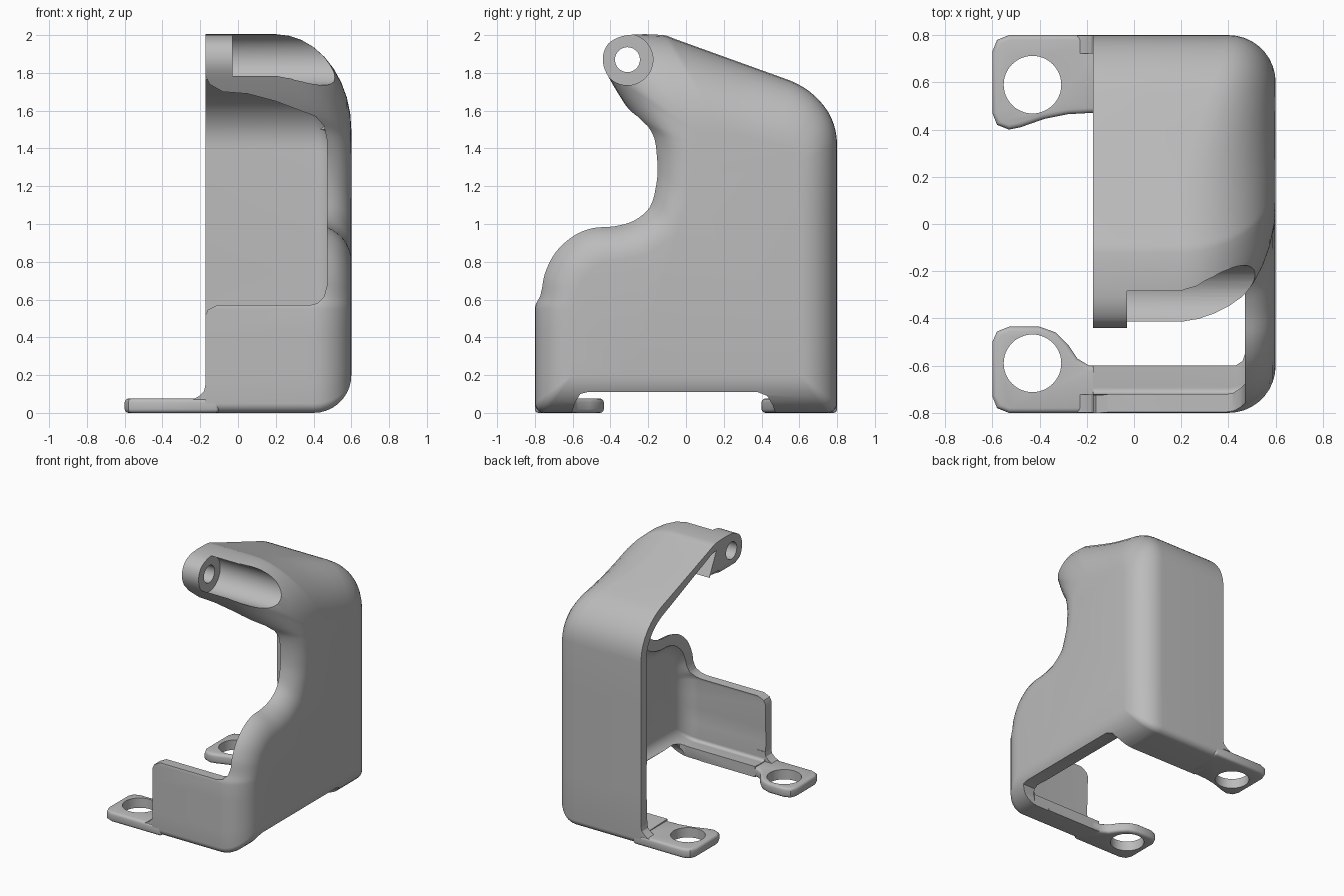
import bpy, bmesh, math
from mathutils import Vector

if "Cube" in bpy.data.objects:
    bpy.data.objects.remove(bpy.data.objects["Cube"])

grey = bpy.data.materials.new("light_grey")
grey.use_nodes = True
grey.diffuse_color = (0.5, 0.5, 0.5, 1)
grey.node_tree.nodes["Principled BSDF"].inputs["Base Color"].default_value = grey.diffuse_color

LEFT, RIGHT, WALL = -0.173, 0.6, 0.075


def make_object(name, bm):
    bmesh.ops.remove_doubles(bm, verts=bm.verts, dist=0.0005)
    bmesh.ops.recalc_face_normals(bm, faces=bm.faces)
    mesh = bpy.data.meshes.new(name)
    bm.to_mesh(mesh)
    bm.free()
    mesh.materials.append(grey)
    obj = bpy.data.objects.new(name, mesh)
    bpy.context.collection.objects.link(obj)
    return obj


def stack(name, rings):
    """Solid skinned through rings with equal point counts."""
    bm = bmesh.new()
    loops = [[bm.verts.new(p) for p in ring] for ring in rings]
    n = len(loops[0])
    for a, b in zip(loops, loops[1:]):
        for i in range(n):
            j = (i + 1) % n
            bm.faces.new((a[i], a[j], b[j], b[i]))
    bm.faces.new(loops[0])
    bm.faces.new(loops[-1])
    return make_object(name, bm)


def prism(name, points, axis, low, high):
    def place(p, depth):
        co = list(p)
        co.insert(axis, depth)
        return co
    return stack(name, [[place(p, d) for p in points] for d in (low, high)])


def circle(u, v, radius, n=48):
    return [(u + radius * math.cos(math.tau * i / n),
             v + radius * math.sin(math.tau * i / n)) for i in range(n)]


def apply_modifier(obj, mod):
    bpy.context.view_layer.objects.active = obj
    bpy.ops.object.modifier_apply(modifier=mod.name)


def cut(obj, cutter):
    cutter.hide_render = True
    mod = obj.modifiers.new("cut", 'BOOLEAN')
    mod.operation = 'DIFFERENCE'
    mod.solver = 'EXACT'
    mod.object = cutter
    apply_modifier(obj, mod)
    bpy.data.objects.remove(cutter)


def smooth(obj):
    bpy.ops.object.select_all(action='DESELECT')
    obj.select_set(True)
    bpy.context.view_layer.objects.active = obj
    bpy.ops.object.shade_smooth_by_angle(angle=math.radians(32))


# Side outline (y, z) paired with the edge of the flat side wall
OUTLINE = [
    (-.75, 0, -.6, .2), (-.785, .015, -.6, .2), (-.8, .05, -.6, .2),
    (-.8, .55, -.6, .55), (-.78, .62, -.59, .6), (-.76, .74, -.57, .66),
    (-.7, .86, -.53, .73), (-.6, .95, -.47, .78), (-.5, .99, -.42, .8),
    (-.38, 1, -.34, .81), (-.28, 1.03, -.2, .84), (-.2, 1.1, -.06, .94),
    (-.17, 1.22, .02, 1.15), (-.18, 1.36, .03, 1.3), (-.22, 1.5, .03, 1.38),
    (-.3, 1.6, .05, 1.42), (-.4, 1.76, .08, 1.45), (-.437, 1.84, .09, 1.46),
    (-.435, 1.91, .1, 1.47), (-.4, 1.965, .11, 1.48), (-.31, 2, .13, 1.49),
    (-.12, 2, .18, 1.5), (-.06, 1.98, .2, 1.5), (.55, 1.76, .5, 1.42),
    (.68, 1.68, .55, 1.4), (.77, 1.56, .58, 1.37), (.8, 1.42, .6, 1.33),
    (.8, .05, .6, .2), (.785, .015, .6, .2), (.75, 0, .6, .2)]


def refined_outline(steps=4):
    outer = [Vector(p[:2]) for p in OUTLINE]
    inner = [Vector(p[2:]) for p in OUTLINE]
    n = len(outer)
    tangent = [(outer[(i + 1) % n] - outer[i - 1]).normalized() for i in range(n)]
    result = []
    for i in range(n):
        j = (i + 1) % n
        p, q = outer[i], outer[j]
        length = (q - p).length
        curved = length < 0.25
        for s in range(steps):
            t = s / steps
            if curved:
                o = (p * (2 * t**3 - 3 * t**2 + 1) + q * (3 * t**2 - 2 * t**3)
                     + tangent[i] * length * (t**3 - 2 * t**2 + t)
                     + tangent[j] * length * (t**3 - t**2))
            else:
                o = p.lerp(q, t)
            result.append((o, inner[i].lerp(inner[j], t)))
    return result


def clamp(v):
    return max(0, min(1, v))


def shell_solid(name, start, inset):
    """Extruded outline whose outer side edge is rounded; inset makes the cavity."""
    spec = []
    for o, c in refined_outline():
        depth = 0.2 + 0.2 * clamp((o.y - 1.2) / 0.6) * clamp((0.8 - o.x) / 0.6)
        if inset:
            gap = inset
            if o.y < 0.1:
                gap = 0.1
            elif o.x < -0.2 and o.y > 1.65:
                gap = 0.3          # solid material around the pivot
            o = o + (c - o).normalized() * gap
        spec.append((o, c, depth))
    rings = [[(start, o.x, o.y) for o, c, d in spec]]
    steps = 9
    for k in range(steps + 1):
        angle = math.pi / 2 * k / steps
        ring = []
        for o, c, d in spec:
            p = o.lerp(c, 1 - math.cos(angle))
            ring.append((RIGHT - d + (d - inset) * math.sin(angle), p.x, p.y))
        rings.append(ring)
    return stack(name, rings)


# Main cover: hollow shell open on one side
cover = shell_solid("cover_shell", LEFT, 0)
cut(cover, shell_solid("cavity_cutter", -0.4, WALL))

# Front window with rounded corners
window = [(-1, .5), (-.18, .5), (-.16, .545), (-.11, .57), (.38, .57), (.42, .58),
          (.455, .615), (.47, .67), (.47, 1.45), (.455, 1.52), (.41, 1.57),
          (.2, 1.65), (.05, 1.69), (-.08, 1.7), (-.15, 1.74), (-.18, 1.8), (-1, 1.8)]
cut(cover, prism("window_cutter", window, 1, -1.2, -0.05))

# Open underside and the raised lower edge of the side wall
opening = [(-1, -.6), (.43, -.6), (.46, -.58), (.47, -.55),
           (.47, .43), (.46, .46), (.43, .475), (-1, .475)]
cut(cover, prism("underside_cutter", opening, 2, -0.5, 0.15))
notch = [(-.62, -.05), (-.59, .05), (-.56, .1), (-.52, .11),
         (.38, .11), (.43, .09), (.46, .04), (.49, -.05)]
cut(cover, prism("notch_cutter", notch, 0, 0.3, 1))

# Tool channel and pivot hole
cut(cover, prism("channel_cutter", circle(-.31, 1.87, .135), 0, -0.03, 0.8))
cut(cover, prism("pivot_cutter", circle(-.31, 1.87, .066), 0, -0.5, 0.1))
smooth(cover)

# Mounting tabs with screw holes
TABS = {
    "front": [(-.1, -.8), (-.53, -.8), (-.58, -.78), (-.6, -.73), (-.6, -.5),
              (-.58, -.455), (-.53, -.435), (-.4, -.435), (-.33, -.46),
              (-.28, -.51), (-.24, -.57), (-.19, -.6), (-.1, -.6)],
    "back": [(-.1, .8), (-.53, .8), (-.58, .78), (-.6, .73), (-.6, .47),
             (-.58, .42), (-.53, .4), (-.48, .41), (-.38, .445),
             (-.28, .465), (-.1, .475)]}
web = [(-.24, .07), (-.205, .09), (-.18, .115), (-.172, .15), (-.1, .15), (-.1, .07)]
for side, sign in (("front", -1), ("back", 1)):
    tab = prism(side + "_mounting_tab", TABS[side], 2, 0, 0.076)
    bevel = tab.modifiers.new("round", 'BEVEL')
    bevel.width = 0.02
    bevel.segments = 3
    bevel.angle_limit = math.radians(50)
    apply_modifier(tab, bevel)
    cut(tab, prism("hole_cutter", circle(-.43, sign * .59, .122), 2, -0.5, 0.5))
    smooth(tab)
    low, high = sorted((sign * 0.722, sign * 0.798))
    smooth(prism(side + "_tab_web", web, 1, low, high))
